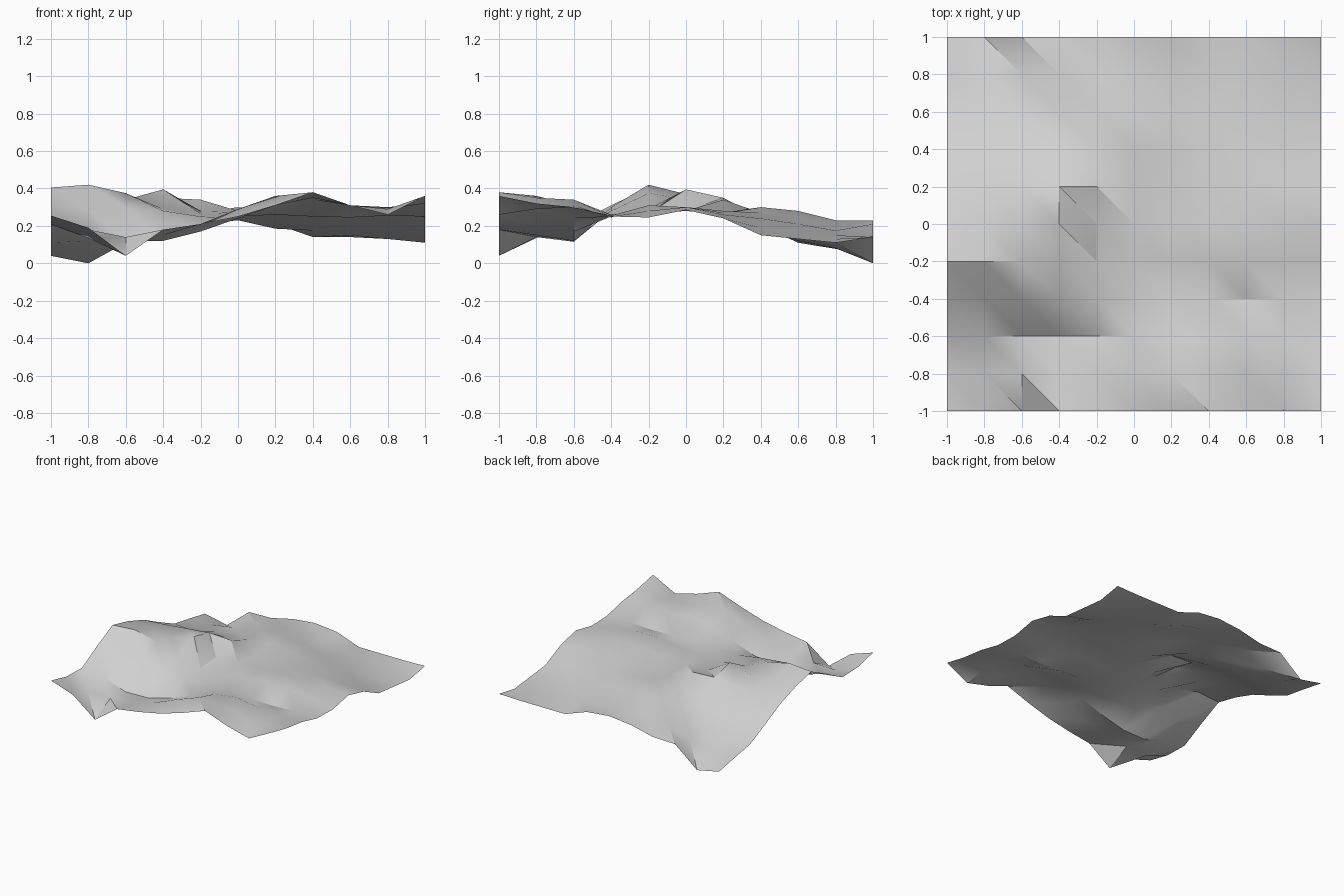
import bpy
import bmesh
from mathutils import Vector

# Remove the default object only
default_cube = bpy.data.objects.get("Cube")
if default_cube:
    bpy.data.objects.remove(default_cube, do_unlink=True)

SIZE = 2.0
HEIGHT_UNIT = 0.01

# Ground profiles running left to right, ordered from the front edge to the
# back edge; heights are in hundredths of a unit
front_edge = [25.5, 19, 4, 18, 21, 25, 31, 38, 31, 26, 36]
front_hollow = [21, 13.5, 14, 15, 21, 29, 36, 35, 31, 29, 32]
hollow_floor = [20.5, 18, 11.5, 12, 17, 24, 31, 34, 31, 30, 29.5]
hollow_wall = [31, 28, 30, 28, 25, 25, 26, 25, 24.5, 25.5, 25]
left_summit = [40.5, 42, 37.5, 29, 26.5, 27, 28, 31, 31, 28, 24.5]
middle_ridge = [36, 37, 34, 39.5, 28, 28, 29, 30, 30, 30, 28.5]
ridge_shoulder = [29.5, 31, 33, 35, 34, 26, 27, 28, 27, 26, 24]
back_shoulder = [20, 22, 23, 24, 27, 30, 27, 25, 24, 19, 15]
back_slope = [11, 12, 15, 19, 27, 28, 25, 21, 18, 15, 13]
back_foot = [7.7, 8, 11, 19.5, 22, 23, 18.5, 17.5, 15, 13, 11]
back_edge = [4, 0, 16, 16.5, 21, 23, 21, 14, 14, 14, 14.5]

profiles = [front_edge, front_hollow, hollow_floor, hollow_wall,
            left_summit, middle_ridge, ridge_shoulder, back_shoulder,
            back_slope, back_foot, back_edge]


def spread(index, count):
    """Place an index evenly across the width of the ground."""
    return SIZE * (index / (count - 1) - 0.5)


def profile_points(bm, heights, row, row_count):
    """Add one ground profile as a row of points."""
    y = spread(row, row_count)
    return [bm.verts.new(Vector((spread(column, len(heights)), y,
                                 height * HEIGHT_UNIT)))
            for column, height in enumerate(heights)]


def loft_rows(bm, near, far):
    """Join two neighbouring profiles with a strip of triangle pairs."""
    for column in range(len(near) - 1):
        near_left, near_right = near[column:column + 2]
        far_left, far_right = far[column:column + 2]
        bm.faces.new((near_left, near_right, far_left))
        bm.faces.new((near_right, far_right, far_left))


def plain_material(name, colour):
    material = bpy.data.materials.new(name)
    material.use_nodes = True
    material.diffuse_color = colour
    shader = next(node for node in material.node_tree.nodes
                  if node.type == 'BSDF_PRINCIPLED')
    shader.inputs["Base Color"].default_value = colour
    return material


# Rolling ground surface lofted through the profiles
bm = bmesh.new()
rows = [profile_points(bm, heights, row, len(profiles))
        for row, heights in enumerate(profiles)]
for near, far in zip(rows, rows[1:]):
    loft_rows(bm, near, far)

mesh = bpy.data.meshes.new("terrain")
bm.to_mesh(mesh)
bm.free()
mesh.materials.append(plain_material("light_grey", (0.64, 0.64, 0.64, 1.0)))

terrain = bpy.data.objects.new("terrain", mesh)
bpy.context.collection.objects.link(terrain)

# Soft slopes with the steep creases kept sharp
bpy.ops.object.select_all(action='DESELECT')
terrain.select_set(True)
bpy.context.view_layer.objects.active = terrain
bpy.ops.object.shade_smooth_by_angle()
